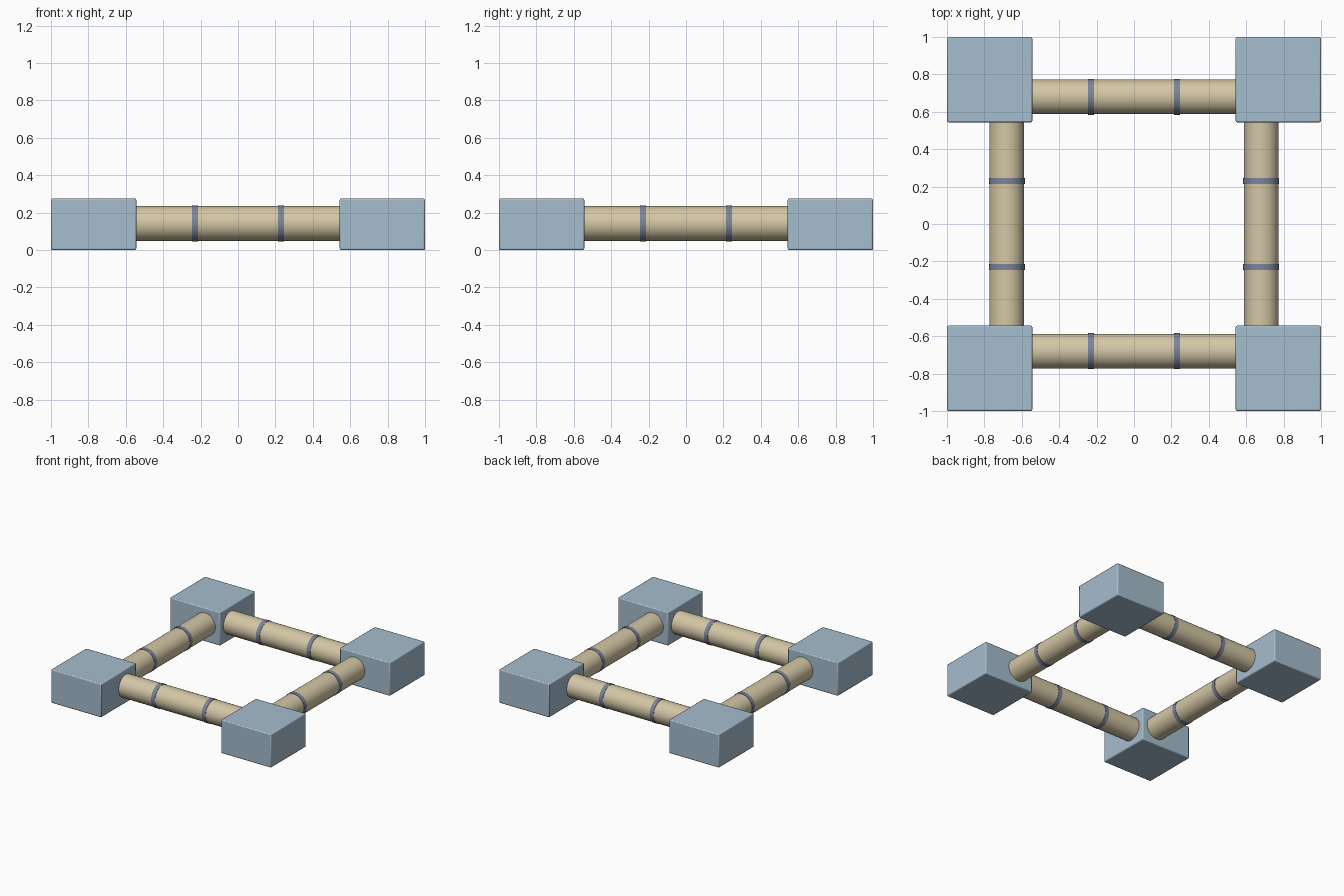
import bpy, math

if "Cube" in bpy.data.objects:
    bpy.data.objects.remove(bpy.data.objects["Cube"])

def material(name, rgb):
    m = bpy.data.materials.new(name)
    m.diffuse_color = (*rgb, 1)
    m.use_nodes = True
    m.node_tree.nodes["Principled BSDF"].inputs["Base Color"].default_value = m.diffuse_color
    return m

BLUE = material("pale blue", (0.38, 0.51, 0.61))
SAND = material("sand", (0.66, 0.57, 0.38))
GREY = material("slate grey", (0.20, 0.23, 0.32))

SIZE, HEIGHT = 0.456, 0.276    # corner block width and height
OFF = 0.68                     # tube distance from the centre
ZC = 0.142                     # tube axis height
R = 0.093                      # tube radius
INNER = 1 - SIZE               # inner face of the blocks

def finish(ob, name, mat):
    ob.name = name
    ob.data.materials.append(mat)
    bpy.ops.object.shade_smooth_by_angle(angle=math.radians(35))
    return ob

def block(name, sx, sy):
    c = 1 - SIZE / 2
    bpy.ops.mesh.primitive_cube_add(size=1, location=(sx * c, sy * c, HEIGHT / 2))
    ob = bpy.context.object
    ob.scale = (SIZE, SIZE, HEIGHT)
    bpy.ops.object.transform_apply(location=False, rotation=False, scale=True)
    b = ob.modifiers.new("edge", 'BEVEL')
    b.width, b.segments = 0.008, 2
    finish(ob, name, BLUE)

def rod(name, side, along, radius, length, mat, bevel=0):
    # side is the direction from the centre, along the position on the axis
    dx, dy = side
    loc = (dx * OFF + abs(dy) * along, dy * OFF + abs(dx) * along, ZC)
    rot = (0, math.pi / 2, 0) if dy else (math.pi / 2, 0, 0)
    bpy.ops.mesh.primitive_cylinder_add(vertices=48, radius=radius, depth=length,
                                        location=loc, rotation=rot)
    ob = bpy.context.object
    if bevel:
        b = ob.modifiers.new("edge", 'BEVEL')
        b.width, b.segments = bevel, 2
    finish(ob, name, mat)

# corner blocks
for fb, sy in (("front", -1), ("back", 1)):
    for lr, sx in (("left", -1), ("right", 1)):
        block(f"{fb}_{lr}_block", sx, sy)

# connecting tubes, each with two bands
for name, side in (("front", (0, -1)), ("back", (0, 1)), ("left", (-1, 0)), ("right", (1, 0))):
    rod(f"{name}_tube", side, 0, R, 2 * INNER + 0.02, SAND)
    for i, a in enumerate((-0.23, 0.23)):
        rod(f"{name}_band_{i + 1}", side, a, R + 0.003, 0.034, GREY)
